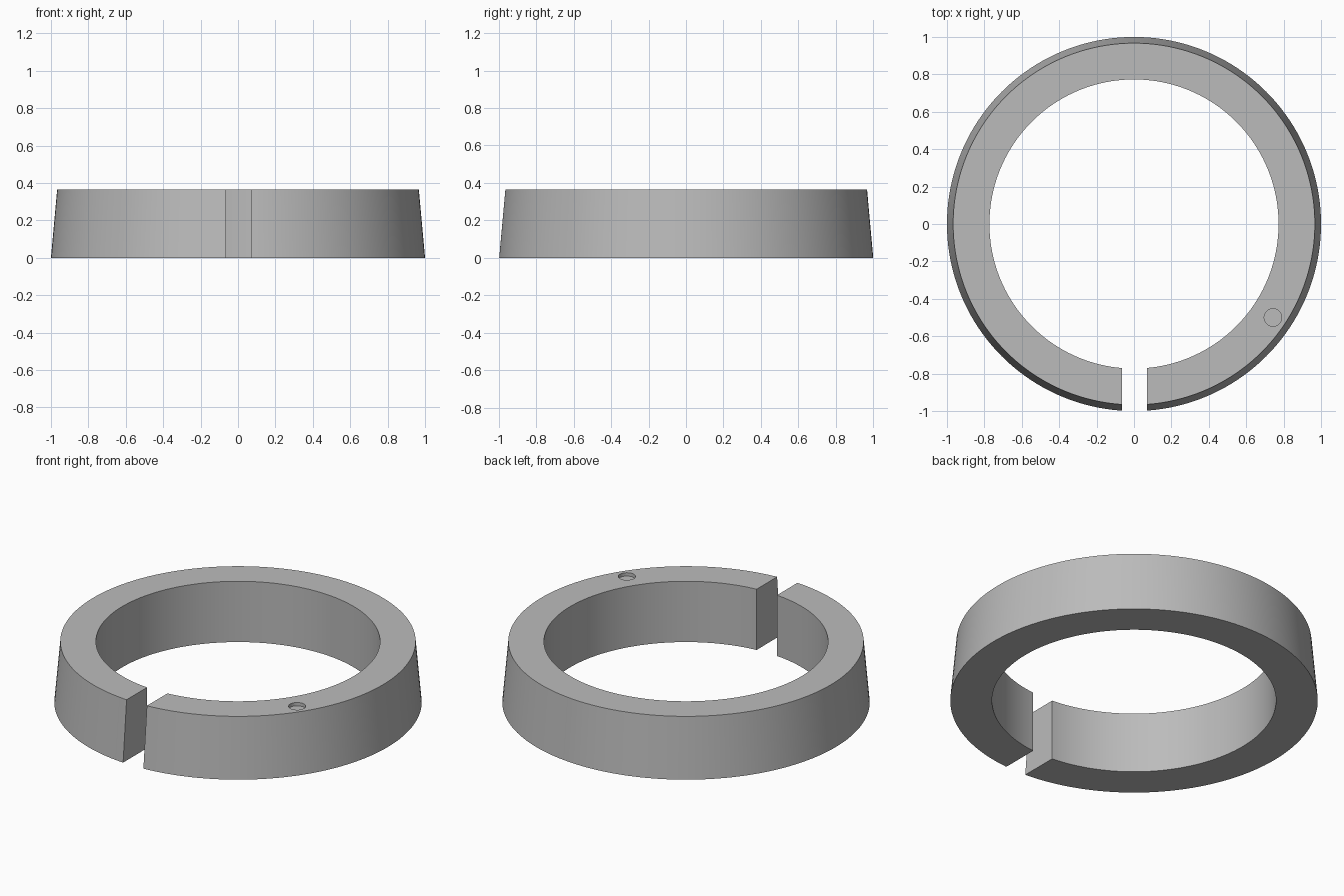
import bpy
import math

if "Cube" in bpy.data.objects:
    bpy.data.objects.remove(bpy.data.objects["Cube"], do_unlink=True)

HEIGHT = 0.365
SEGMENTS = 160

grey = bpy.data.materials.new("plain_grey")
grey.use_nodes = True
colour = (0.5, 0.5, 0.5, 1)
grey.diffuse_color = colour
grey.node_tree.nodes["Principled BSDF"].inputs["Base Color"].default_value = colour


def cut(body, cutter):
    """Subtract a cutter from the body, then remove the cutter."""
    mod = body.modifiers.new("cut", "BOOLEAN")
    mod.operation = "DIFFERENCE"
    mod.solver = "EXACT"
    mod.object = cutter
    bpy.context.view_layer.objects.active = body
    bpy.ops.object.modifier_apply(modifier=mod.name)
    bpy.data.objects.remove(cutter, do_unlink=True)


# Tapered outer body
bpy.ops.mesh.primitive_cone_add(vertices=SEGMENTS, radius1=1, radius2=0.967,
                                depth=HEIGHT, location=(0, 0, HEIGHT / 2))
ring = bpy.context.object
ring.name = "split_ring"
ring.data.materials.append(grey)

# Straight bore
bpy.ops.mesh.primitive_cylinder_add(vertices=SEGMENTS, radius=0.773, depth=1)
cut(ring, bpy.context.object)

# Gap at the front
left, right = 0.07, -0.065
bpy.ops.mesh.primitive_cube_add(size=1, location=((left + right) / 2, -0.9, 0.2))
gap = bpy.context.object
gap.scale = (left - right, 0.8, 1)
bpy.context.view_layer.update()
cut(ring, gap)

# Shallow round dimple in the top face
DIMPLE_DEPTH = 0.02
bpy.ops.mesh.primitive_cylinder_add(vertices=48, radius=0.047, depth=0.2,
                                    location=(0.743, -0.5, HEIGHT - DIMPLE_DEPTH + 0.1))
cut(ring, bpy.context.object)

# Smooth curved walls, crisp rims
bpy.ops.object.select_all(action="DESELECT")
ring.select_set(True)
bpy.context.view_layer.objects.active = ring
bpy.ops.object.shade_smooth_by_angle(angle=math.radians(30))
